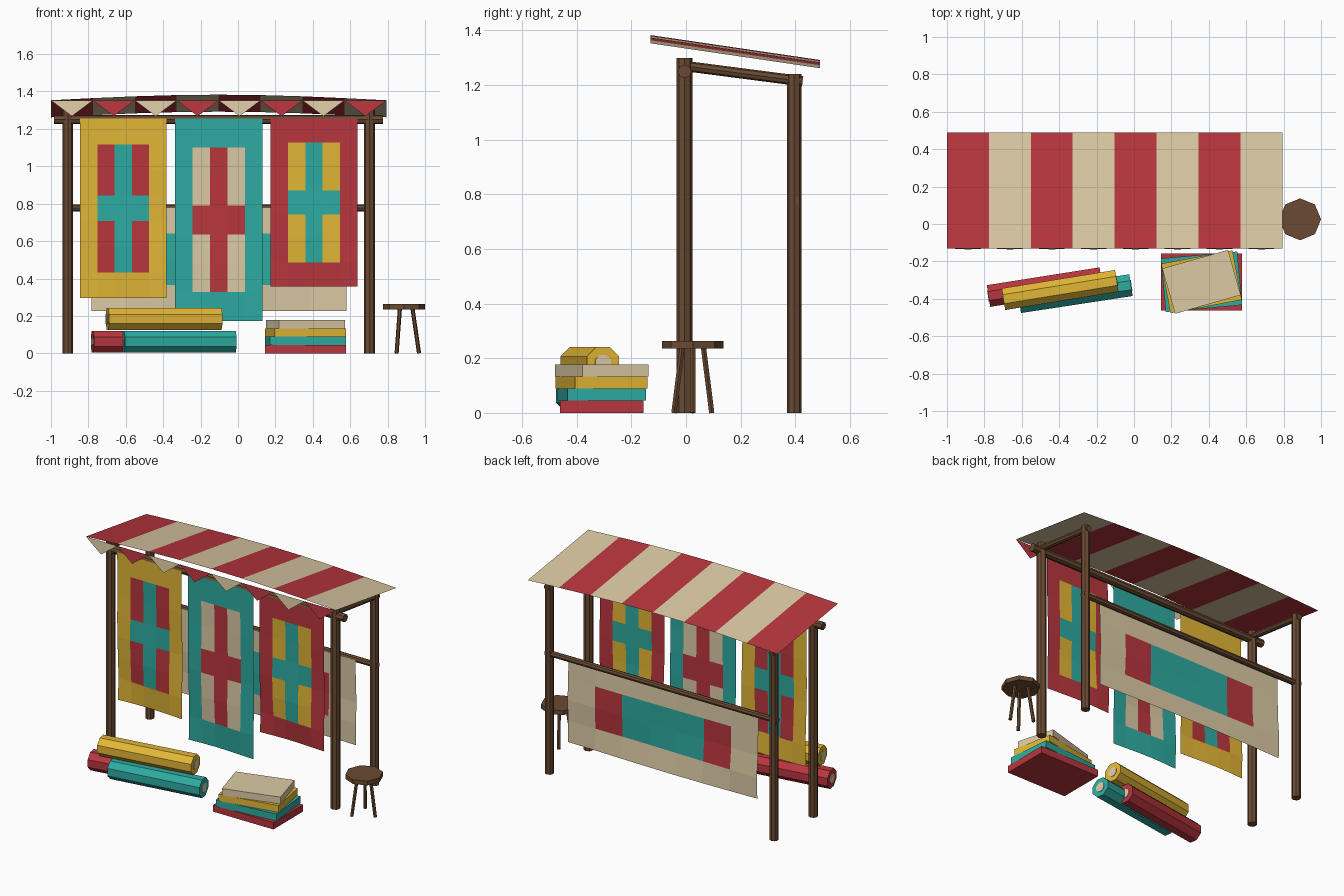
import bpy, bmesh, math
from mathutils import Vector, Matrix

if "Cube" in bpy.data.objects:
    bpy.data.objects.remove(bpy.data.objects["Cube"])


def material(name, hexcode):
    # sRGB hex to linear colour
    m = bpy.data.materials.new(name)
    c = [int(hexcode[i:i + 2], 16) / 255 for i in (0, 2, 4)]
    m.diffuse_color = [((v + 0.055) / 1.055) ** 2.4 for v in c] + [1]
    m.use_nodes = True
    m.node_tree.nodes["Principled BSDF"].inputs["Base Color"].default_value = m.diffuse_color
    return m


WOOD = material("wood", "6B4A32")
RED = material("red_cloth", "B9363E")
CREAM = material("cream_cloth", "DCCAA5")
TEAL = material("teal_cloth", "2DABA1")
YELLOW = material("yellow_cloth", "E2B636")


def finish(name, bm, mats):
    me = bpy.data.meshes.new(name)
    bm.to_mesh(me)
    bm.free()
    for m in mats:
        me.materials.append(m)
    ob = bpy.data.objects.new(name, me)
    bpy.context.collection.objects.link(ob)
    return ob


def rod(name, a, b, r, mat, n=8, phase=0.0):
    """Faceted cylinder from point a to point b."""
    a, b = Vector(a), Vector(b)
    d = (b - a).normalized()
    u = Vector((1, 0, 0)) if abs(d.z) > 0.8 else d.cross(Vector((0, 0, 1)))
    u = (u - d * u.dot(d)).normalized()
    v = d.cross(u)
    bm = bmesh.new()
    rings = []
    for p in (a, b):
        rings.append([bm.verts.new(p + r * (u * math.cos(t) + v * math.sin(t)))
                      for t in ((k + phase) * math.tau / n for k in range(n))])
    for k in range(n):
        j = (k + 1) % n
        bm.faces.new((rings[0][k], rings[0][j], rings[1][j], rings[1][k]))
    bm.faces.new(rings[0][::-1])
    bm.faces.new(rings[1])
    return finish(name, bm, [mat])


def sheet(name, cols, rows, point, pick, mats):
    """Single-layer grid; point(u, v) places it, pick(i, j) colours each cell."""
    bm = bmesh.new()
    g = [[bm.verts.new(point(i / cols, j / rows)) for i in range(cols + 1)]
         for j in range(rows + 1)]
    for j in range(rows):
        for i in range(cols):
            f = bm.faces.new((g[j][i], g[j][i + 1], g[j + 1][i + 1], g[j + 1][i]))
            f.material_index = pick(i, j)
    return finish(name, bm, mats)


# timber frame
for side, x in (("left", -0.91), ("right", 0.703)):
    rod(f"front_post_{side}", (x, -0.005, 0), (x, -0.005, 1.30), 0.029, WOOD)
    rod(f"back_post_{side}", (x, 0.396, 0), (x, 0.396, 1.24), 0.027, WOOD)
    rod(f"side_beam_{side}", (x, -0.005, 1.27), (x, 0.427, 1.214), 0.019, WOOD)
rod("front_rail", (-0.984, -0.005, 1.25), (0.775, -0.005, 1.25), 0.025, WOOD)
rod("back_rail", (-0.936, 0.396, 0.777), (0.727, 0.396, 0.777), 0.019, WOOD)

# striped awning, gently arched and sloping to the back
X0, X1 = -1.0, 0.793
sheet("awning", 8, 1,
      lambda u, v: (X0 + (X1 - X0) * u, -0.13 + 0.62 * v,
                    1.353 - 0.091 * v + 0.03 * math.sin(math.pi * u)),
      lambda i, j: i % 2, [RED, CREAM])

# triangular pennants along the front edge
w = (X1 - X0) / 8
bm = bmesh.new()
for i in range(8):
    x = X0 + i * w
    f = bm.faces.new([bm.verts.new(p) for p in (
        (x, -0.13, 1.352), (x + w / 2, -0.136, 1.268), (x + w, -0.13, 1.352))])
    f.material_index = i % 2
finish("pennants", bm, [CREAM, RED])


# three hanging rugs with a cross motif
def cross(i, j):
    if not (1 <= i <= 3 and 1 <= j <= 5):
        return 0
    return 2 if i == 2 or j == 3 else 1


for name, xa, xb, zb, mats in (
        ("yellow_rug", -0.845, -0.382, 0.295, [YELLOW, RED, TEAL]),
        ("teal_rug", -0.337, 0.132, 0.172, [TEAL, CREAM, RED]),
        ("red_rug", 0.175, 0.638, 0.358, [RED, YELLOW, TEAL])):
    sheet(name, 5, 7,
          lambda u, v: (xa + (xb - xa) * u,
                        -0.032 + 0.008 * (1 - v) * (1 + math.sin(9 * v + 4 * u)),
                        zb + (1.255 - zb) * v),
          cross, mats)

# wide rug on the back rail
sheet("back_rug", 7, 4,
      lambda u, v: (-0.783 + 1.363 * u,
                    0.377 + 0.01 * (1 - v) * (1 + math.sin(7 * v + 4 * u)),
                    0.227 + 0.551 * v),
      lambda i, j: 0 if j in (0, 3) or i in (0, 6) else (1 if i in (1, 5) else 2),
      [CREAM, RED, TEAL])

# rolled rugs with pale cores
for name, a, b, mat in (
        ("red_roll", (-0.778, -0.385, 0.062), (-0.175, -0.29, 0.062), RED),
        ("teal_roll", (-0.613, -0.418, 0.062), (-0.016, -0.327, 0.062), TEAL),
        ("yellow_roll", (-0.698, -0.402, 0.183), (-0.092, -0.304, 0.183), YELLOW)):
    rod(name, a, b, 0.0635, mat, 8, 0.5)
    d = (Vector(b) - Vector(a)).normalized() * 0.003
    rod(name + "_core", Vector(a) - d, Vector(b) + d, 0.031, CREAM, 8, 0.5)

# fanned stack of folded cloth
for i, mat in enumerate((RED, TEAL, YELLOW, CREAM)):
    bm = bmesh.new()
    bmesh.ops.create_cube(bm, size=1)
    bm.transform(Matrix.Translation((0.361, -0.309, 0.0225 + 0.0442 * i))
                 @ Matrix.Rotation(math.radians(5.3 * i), 4, 'Z')
                 @ Matrix.Diagonal((0.432 - 0.022 * i, 0.305 - 0.018 * i, 0.0442, 1)))
    finish(f"folded_cloth_{i + 1}", bm, [mat])

# three-legged stool
sx, sy = 0.888, 0.025
rod("stool_seat", (sx, sy, 0.235), (sx, sy, 0.263), 0.112, WOOD)
for k in range(3):
    c, s = math.cos(k * math.tau / 3), math.sin(k * math.tau / 3)
    rod(f"stool_leg_{k + 1}", (sx + 0.08 * c, sy + 0.08 * s, 0),
        (sx + 0.045 * c, sy + 0.045 * s, 0.24), 0.011, WOOD, 6)
